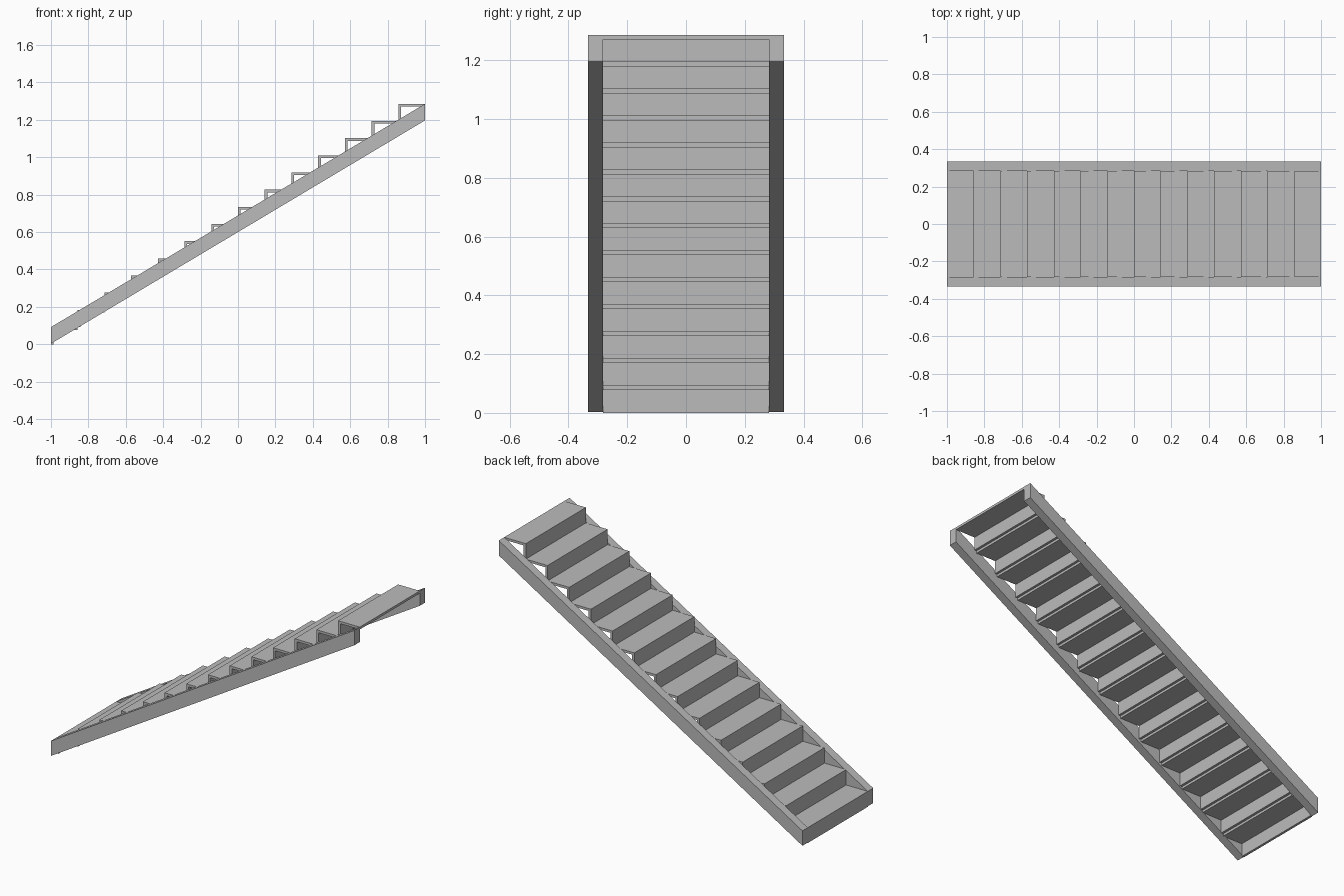
import bpy

if "Cube" in bpy.data.objects:
    bpy.data.objects.remove(bpy.data.objects["Cube"])

STEPS = 14
RUN = 2.0 / STEPS          # depth of one step
RISE = 1.2857 / STEPS      # height of one step
T = 0.0143                 # board thickness
INNER, OUTER = 0.2825, 0.333

grey = bpy.data.materials.new("stair_grey")
grey.diffuse_color = (0.5, 0.5, 0.5, 1)
grey.use_nodes = True
grey.node_tree.nodes["Principled BSDF"].inputs["Base Color"].default_value = grey.diffuse_color


def extrude_profile(name, profile, y0, y1):
    """Solid made from an x-z outline (counter-clockwise from the front)."""
    n = len(profile)
    verts = [(x, y, z) for y in (y0, y1) for x, z in profile]
    faces = [tuple(range(n)), tuple(reversed(range(n, 2 * n)))]
    faces += [(i, i + n, (i + 1) % n + n, (i + 1) % n) for i in range(n)]
    mesh = bpy.data.meshes.new(name)
    mesh.from_pydata(verts, [], faces)
    mesh.materials.append(grey)
    obj = bpy.data.objects.new(name, mesh)
    bpy.context.collection.objects.link(obj)
    return obj


# Sloping side stringers with upright ends
top_end = STEPS * RISE
low = 0.003
stringer = [(-1, low), (1, top_end - RISE + low), (1, top_end), (-1, RISE)]
extrude_profile("front_stringer", stringer, -OUTER, -INNER)
extrude_profile("back_stringer", stringer, INNER, OUTER)

# Steps: each is one riser and one tread joined as an L
for i in range(STEPS):
    x0, z0 = -1 + i * RUN, i * RISE
    x1, z1 = x0 + RUN, z0 + RISE
    step = [(x0, z0), (x0 + T, z0), (x0 + T, z1 - T),
            (x1, z1 - T), (x1, z1), (x0, z1)]
    extrude_profile(f"step_{i + 1}", step, -INNER, INNER)
